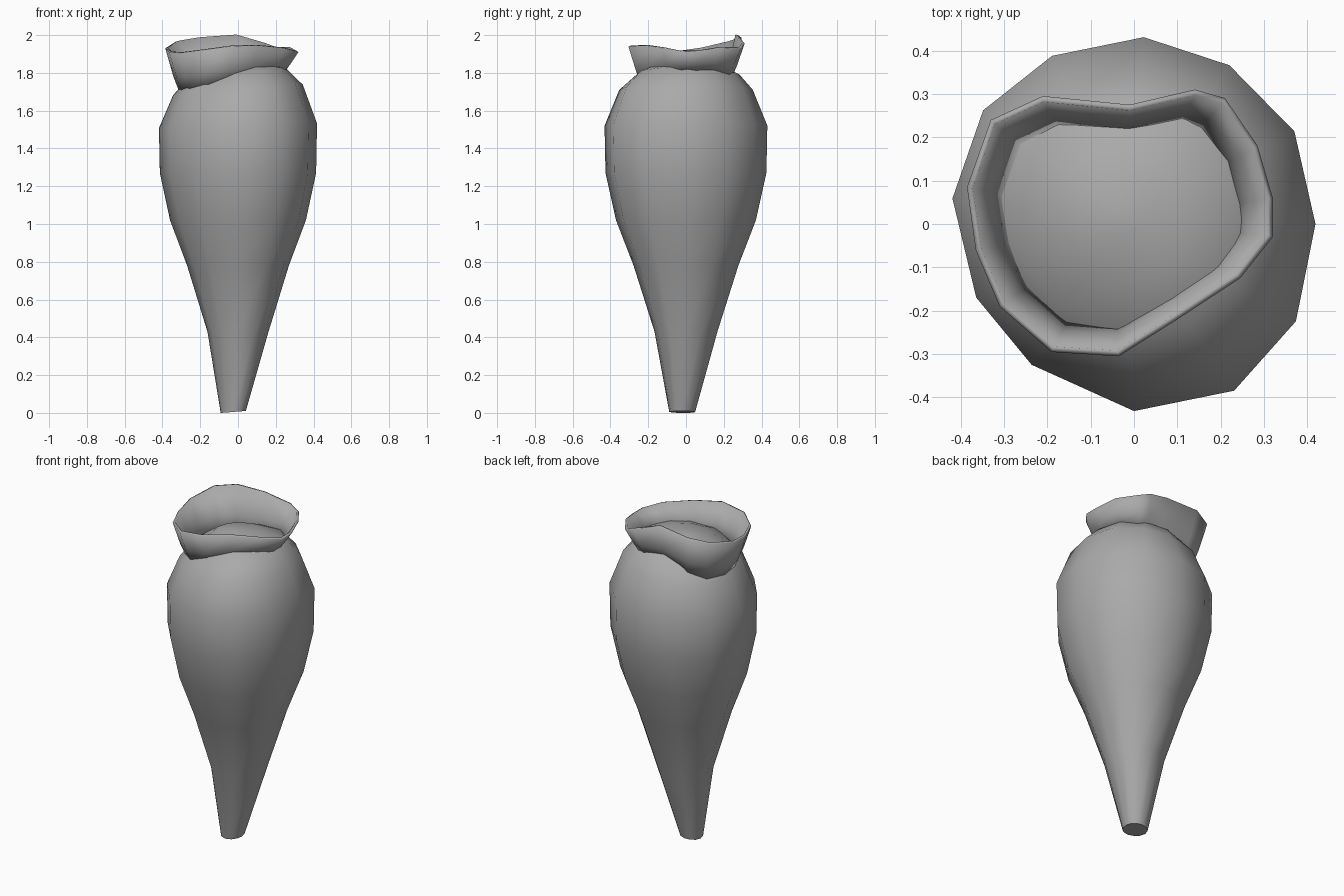
import bpy
import bmesh
import math

old_cube = bpy.data.objects.get("Cube")
if old_cube:
    bpy.data.objects.remove(old_cube, do_unlink=True)

# Single grey surface colour
grey = bpy.data.materials.new("plain_grey")
grey.use_nodes = True
grey_colour = (0.4, 0.4, 0.4, 1)
grey.diffuse_color = grey_colour
grey.node_tree.nodes["Principled BSDF"].inputs["Base Color"].default_value = grey_colour


def loft(name, rings, cap_start=False, cap_end=False):
    """Skin a list of closed point rings with quads."""
    mesh_builder = bmesh.new()
    loops = [[mesh_builder.verts.new(point) for point in ring] for ring in rings]
    for lower, upper in zip(loops, loops[1:]):
        count = len(lower)
        for i in range(count):
            following = (i + 1) % count
            mesh_builder.faces.new((lower[i], lower[following], upper[following], upper[i]))
    if cap_start:
        mesh_builder.faces.new(list(reversed(loops[0])))
    if cap_end:
        mesh_builder.faces.new(loops[-1])
    mesh_builder.normal_update()
    mesh = bpy.data.meshes.new(name)
    mesh_builder.to_mesh(mesh)
    mesh_builder.free()
    mesh.materials.append(grey)
    result = bpy.data.objects.new(name, mesh)
    bpy.context.collection.objects.link(result)
    return result


def smooth(target, degrees):
    bpy.ops.object.select_all(action="DESELECT")
    target.select_set(True)
    bpy.context.view_layer.objects.active = target
    bpy.ops.object.shade_smooth_by_angle(angle=math.radians(degrees))


# Slightly uneven twelve-sided section shared by every level of the body
section_angles = (0, 30, 59, 87, 116, 143, 172, 205, 234, 270, 301, 329)
section_scale = (.98, 1, 1, 1.01, 1.01, 1.02, .99, .94, .94, 1.01, 1.05, 1.02)


def body_ring(height, radius, shift_x, shift_y, tilt):
    ring = []
    for angle, scale in zip(section_angles, section_scale):
        x = radius * scale * math.cos(math.radians(angle))
        y = radius * scale * math.sin(math.radians(angle))
        ring.append((x + shift_x, y + shift_y, height + tilt * x))
    return ring


# Tapering body, closed by a low dome: height, radius, shift x, shift y, tilt
body_levels = (
    (.005, .068, -.025, -.02, .08),
    (.43, .165, 0, 0, 0),
    (.78, .275, 0, 0, 0),
    (1.02, .367, 0, 0, 0),
    (1.27, .422, 0, 0, 0),
    (1.52, .427, 0, 0, .03),
    (1.71, .35, 0, 0, .08),
    (1.79, .27, -.02, .01, .16),
    (1.85, .14, -.02, .01, .08),
    (1.87, .03, -.02, .01, 0),
)
body = loft("body", [body_ring(*level) for level in body_levels], True, True)
smooth(body, 60)

# Wavy flared collar, thinned to a shell and sunk into the shoulder
collar_rim = (
    (.32, .06, 1.91), (.285, .18, 1.93), (.21, .29, 1.93), (.14, .31, 1.955),
    (-.01, .275, 2), (-.21, .295, 1.985), (-.33, .24, 1.965), (-.385, .085, 1.93),
    (-.365, -.06, 1.91), (-.31, -.19, 1.905), (-.19, -.295, 1.92),
    (-.035, -.305, 1.94), (.1, -.22, 1.945), (.245, -.125, 1.93), (.32, -.03, 1.91),
)
collar_centre = -.03


def collar_ring(inset, drop):
    ring = []
    for x, y, z in collar_rim:
        new_x = collar_centre + (x - collar_centre) * inset
        foot = 1.75 + .2 * new_x
        ring.append((new_x, y * inset, z + (foot - z) * drop))
    return ring


collar = loft("collar", [collar_ring(.78, 1), collar_ring(.88, .6), collar_ring(1, 0)])
shell = collar.modifiers.new("thickness", "SOLIDIFY")
shell.thickness = .014
shell.offset = -1
smooth(collar, 50)
